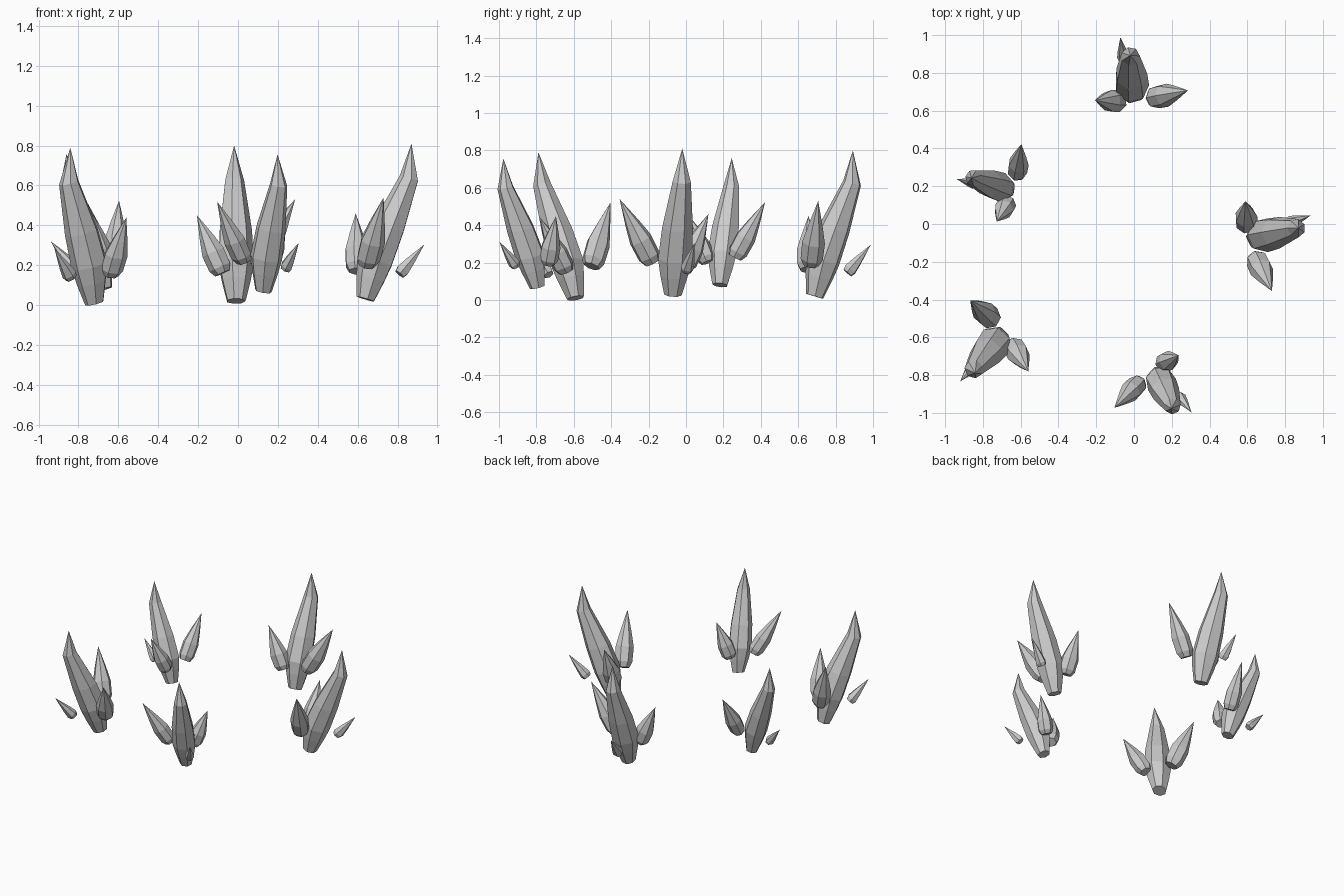
import bpy, bmesh, math
from mathutils import Matrix, Vector

cube = bpy.data.objects.get("Cube")
if cube:
    bpy.data.objects.remove(cube, do_unlink=True)

# One pale grey stone colour
stone = bpy.data.materials.new("pale_grey_stone")
stone.use_nodes = True
GREY = (0.6, 0.6, 0.6, 1)
stone.diffuse_color = GREY
stone.node_tree.nodes["Principled BSDF"].inputs["Base Color"].default_value = GREY

# Ring profiles: (fraction along axis, radius, outward shift)
MAIN = [(0, .048, 0), (.13, .075, -.004), (.24, .092, -.006), (.46, .085, .01), (.79, .05, .04)]
SHARD = [(0, .65, 0), (.1, .92, 0), (.36, .95, 0), (.62, .6, 0)]
SLIVER = [(0, .8, 0), (.12, 1, 0), (.4, .75, 0)]


def crystal(name, base, tip, profile, radius, sides, matrix):
    """Faceted crystal: rings across the base-tip axis, closed by a point."""
    base, tip = Vector(base), Vector(tip)
    axis = tip - base
    side = Vector((0, 0, 1)).cross(axis).normalized()
    out = side.cross(axis).normalized()
    bm = bmesh.new()
    rings = []
    for t, r, shift in profile:
        centre = base + axis * t + out * shift
        ring = []
        for i in range(sides):
            a = math.tau * (i + .25) / sides
            ring.append(bm.verts.new(centre + (out * math.cos(a) + side * math.sin(a)) * r * radius))
        rings.append(ring)
    point = bm.verts.new(tip)
    bm.faces.new(rings[0])
    for i in range(sides):
        j = (i + 1) % sides
        for low, high in zip(rings, rings[1:]):
            bm.faces.new((low[i], low[j], high[j], high[i]))
        bm.faces.new((rings[-1][i], rings[-1][j], point))
    bm.transform(matrix)
    bmesh.ops.recalc_face_normals(bm, faces=bm.faces)
    mesh = bpy.data.meshes.new(name)
    bm.to_mesh(mesh)
    bm.free()
    mesh.materials.append(stone)
    bpy.context.collection.objects.link(bpy.data.objects.new(name, mesh))


# The crystals of one cluster, growing outward along +x
PARTS = [
    ("main_crystal", (0, -.01, 0), (.23, .04, .78), MAIN, 1, 7),
    ("side_shard", (.005, -.12, .17), (.09, -.295, .51), SHARD, .066, 7),
    ("outer_shard", (.17, .062, .125), (.295, .105, .275), SLIVER, .036, 6),
    ("inner_shard", (-.045, .05, .14), (-.05, .18, .43), SHARD, .063, 7),
]

# Ring of clusters: position, turn in degrees, scale, lean per unit of height
CLUSTERS = [
    ("right", (.64, -.06, .03), 0, 1, (0, 0)),
    ("back", (-.02, .69, .02), 80, 1, (0, -.04)),
    ("left", (-.675, .175, .08), 146, .87, (0, -.02)),
    ("front_left", (-.715, -.6, .01), 203, 1, (.09, -.08)),
    ("front", (.135, -.79, .07), -67, .88, (-.07, -.02)),
]

for place, position, turn, scale, lean in CLUSTERS:
    shear = Matrix.Identity(4)
    shear[0][2], shear[1][2] = lean
    matrix = (Matrix.Translation(position) @ shear
              @ Matrix.Rotation(math.radians(turn), 4, "Z") @ Matrix.Scale(scale, 4))
    for name, base, tip, profile, radius, sides in PARTS:
        crystal(place + "_" + name, base, tip, profile, radius, sides, matrix)
